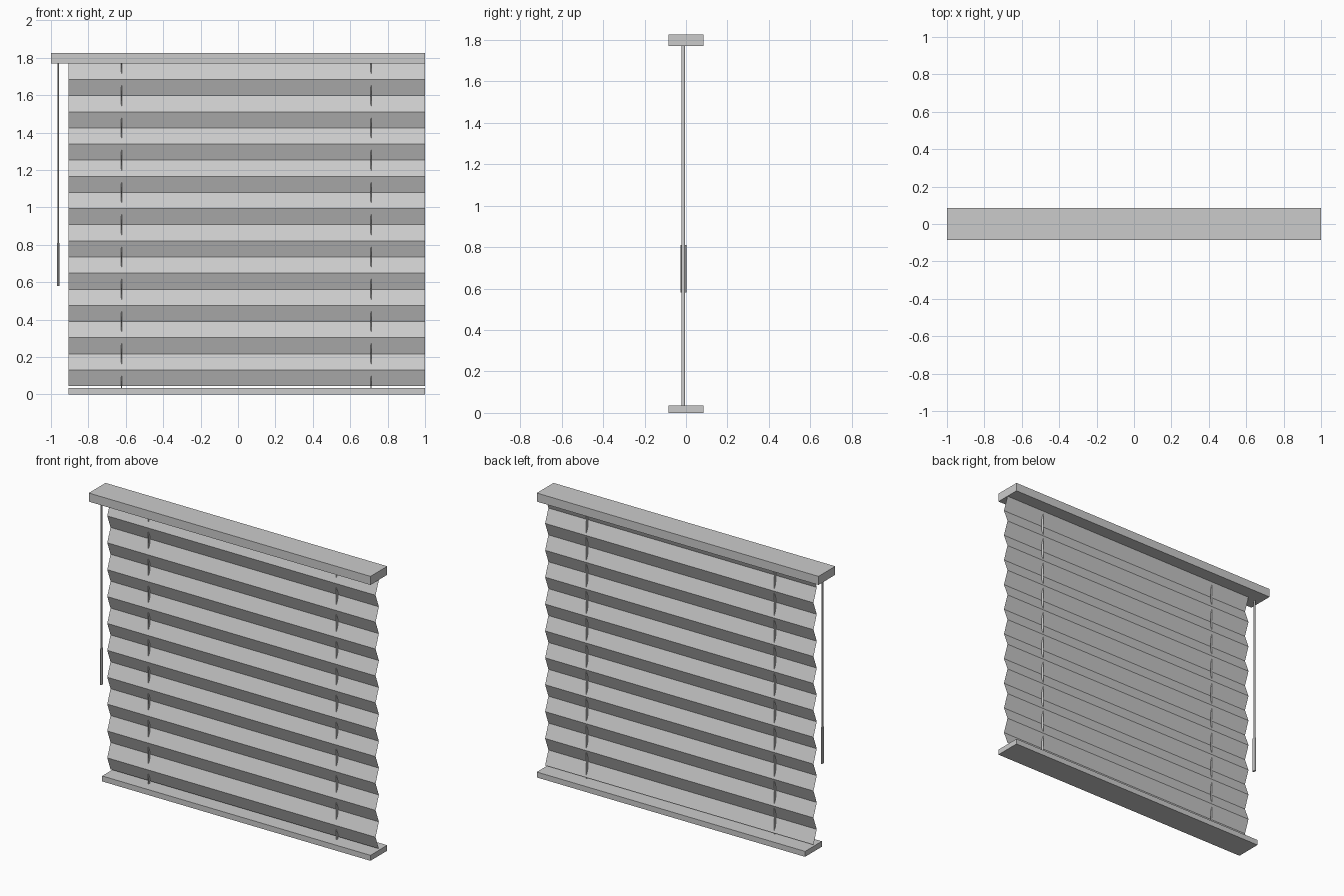
import bpy, bmesh

cube = bpy.data.objects.get("Cube")
if cube:
    bpy.data.objects.remove(cube, do_unlink=True)

grey = bpy.data.materials.new("blind grey")
grey.use_nodes = True
colour = (0.6, 0.6, 0.6, 1)
grey.diffuse_color = colour
grey.node_tree.nodes["Principled BSDF"].inputs["Base Color"].default_value = colour


def finish(name, bm):
    mesh = bpy.data.meshes.new(name)
    bm.to_mesh(mesh)
    bm.free()
    mesh.materials.append(grey)
    obj = bpy.data.objects.new(name, mesh)
    bpy.context.collection.objects.link(obj)
    return obj


def box(name, x0, x1, half_depth, z0, z1):
    bm = bmesh.new()
    bmesh.ops.create_cube(bm, size=1)
    bmesh.ops.scale(bm, vec=(x1 - x0, 2 * half_depth, z1 - z0), verts=bm.verts)
    bmesh.ops.translate(bm, vec=((x0 + x1) / 2, 0, (z0 + z1) / 2), verts=bm.verts)
    return finish(name, bm)


def oval_rod(name, x, y, rx, ry, z0, z1, sides=12):
    bm = bmesh.new()
    bmesh.ops.create_cone(bm, cap_ends=True, segments=sides,
                          radius1=1, radius2=1, depth=1)
    bmesh.ops.scale(bm, vec=(rx, ry, z1 - z0), verts=bm.verts)
    bmesh.ops.translate(bm, vec=(x, y, (z0 + z1) / 2), verts=bm.verts)
    return finish(name, bm)


# Rails
LEFT, RIGHT = 1.0, -0.905
RAIL_BOTTOM = 1.77
box("head_rail", -1, 1, 0.085, RAIL_BOTTOM, 1.825)
box("bottom_rail", RIGHT, LEFT, 0.085, 0, 0.035)

# Pleated shade: a zigzag sheet
PLEATS, SHADE_BOTTOM, FRONT, BACK = 20, 0.045, -0.033, 0.0
bm = bmesh.new()
previous = None
for i in range(PLEATS + 1):
    z = SHADE_BOTTOM + (RAIL_BOTTOM - SHADE_BOTTOM) * i / PLEATS
    y = FRONT if i % 2 else BACK
    row = [bm.verts.new((x, y, z)) for x in (RIGHT, LEFT)]
    if previous:
        bm.faces.new((*previous, row[1], row[0]))
    previous = row
finish("pleated_shade", bm)

# Lift cords threaded through the pleats
for side, x in (("right", -0.622), ("left", 0.712)):
    oval_rod(side + "_lift_cord", x, -0.013, 0.003, 0.008, 0.03, RAIL_BOTTOM)

# Tilt wand with its grip
oval_rod("wand", -0.961, -0.012, 0.004, 0.008, 0.8, RAIL_BOTTOM)
oval_rod("wand_grip", -0.961, -0.012, 0.007, 0.014, 0.58, 0.81)
